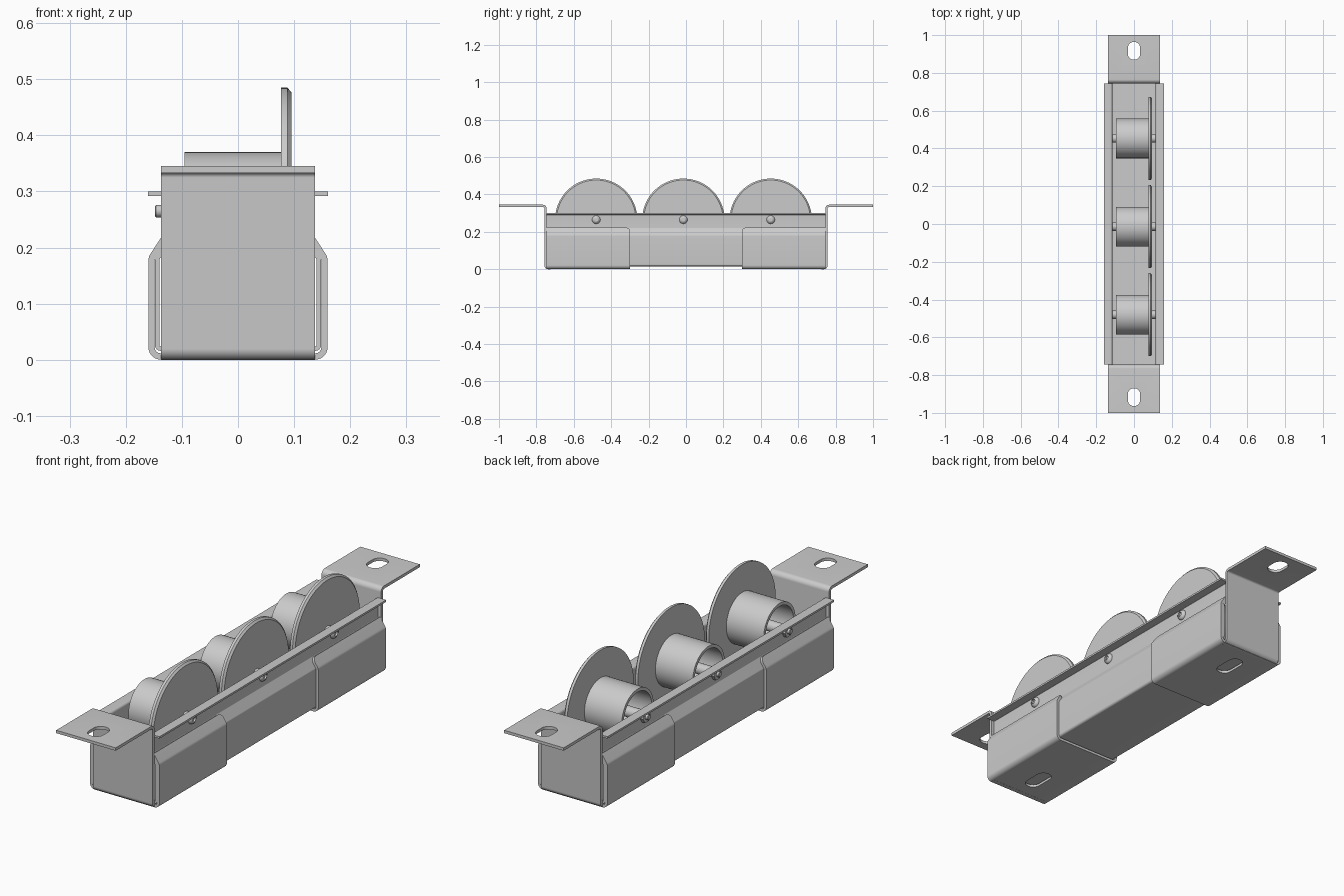
import bpy, bmesh, math
from mathutils import Vector

if "Cube" in bpy.data.objects:
    bpy.data.objects.remove(bpy.data.objects["Cube"])


def fillet(pts, r, n=6):
    """Round the inner corners of a 2D path."""
    pts = [Vector(p) for p in pts]
    out = [pts[0]]
    for a, p, b in zip(pts, pts[1:], pts[2:]):
        u, v = (a - p).normalized(), (b - p).normalized()
        half = u.angle(v) / 2
        d = r / math.tan(half)
        c = p + (u + v).normalized() * (r / math.sin(half))
        s, e = p + u * d - c, p + v * d - c
        for i in range(n + 1):
            t = i / n
            out.append(c + (s.lerp(e, t)).normalized() * r)
    return out + [pts[-1]]


def mesh_object(name, bm):
    bmesh.ops.recalc_face_normals(bm, faces=bm.faces[:])
    me = bpy.data.meshes.new(name)
    bm.to_mesh(me)
    bm.free()
    ob = bpy.data.objects.new(name, me)
    bpy.context.collection.objects.link(ob)
    return ob


def finish(ob):
    """Apply modifiers and shade."""
    bpy.ops.object.select_all(action='DESELECT')
    ob.select_set(True)
    bpy.context.view_layer.objects.active = ob
    bpy.ops.object.convert(target='MESH')
    bpy.ops.object.shade_smooth_by_angle(angle=math.radians(35))


def grid(bm, rows, closed=False):
    vs = [[bm.verts.new(p) for p in row] for row in rows]
    if closed:
        vs.append(vs[0])
    for a, b in zip(vs, vs[1:]):
        for i in range(len(a) - 1):
            bm.faces.new((a[i], a[i + 1], b[i + 1], b[i]))


def sheet(name, rows, thick, slot=None, mirror=False):
    """Folded sheet metal, optionally slotted and mirrored front to back."""
    bm = bmesh.new()
    grid(bm, rows)
    ob = mesh_object(name, bm)
    m = ob.modifiers.new("thickness", 'SOLIDIFY')
    m.thickness, m.offset, m.use_even_offset = thick, 0, True
    cutter = None
    if slot:
        cutter = slot_cutter(*slot)
        m = ob.modifiers.new("slot", 'BOOLEAN')
        m.operation, m.object, m.solver = 'DIFFERENCE', cutter, 'EXACT'
    if mirror:
        m = ob.modifiers.new("mirror", 'MIRROR')
        m.use_axis = (False, True, False)
    finish(ob)
    if cutter:
        bpy.data.objects.remove(cutter)
    return ob


def slot_cutter(y, z, length, r):
    bm = bmesh.new()
    ring = []
    for i in range(26):
        a = math.pi * (i if i < 13 else i - 1) / 12
        s = 1 if i < 13 else -1
        ring.append(bm.verts.new((r * math.cos(a),
                                  y + s * (length / 2 - r) + r * math.sin(a), z - 0.03)))
    f = bm.faces.new(ring)
    ext = bmesh.ops.extrude_face_region(bm, geom=[f])
    bmesh.ops.translate(bm, vec=(0, 0, 0.06),
                        verts=[g for g in ext['geom'] if isinstance(g, bmesh.types.BMVert)])
    ob = mesh_object("slot_cutter", bm)
    ob.hide_render = True
    return ob


def lathe(name, profile, y, sides=64):
    """Spin an (x, radius) profile about the axle line."""
    bm = bmesh.new()
    rows = []
    for i in range(sides):
        a = 2 * math.pi * i / sides
        rows.append([(x, y + r * math.cos(a), AXLE_Z + r * math.sin(a)) for x, r in profile])
    grid(bm, rows, closed=True)
    bmesh.ops.remove_doubles(bm, verts=bm.verts[:], dist=1e-5)
    finish(mesh_object(name, bm))


def both_sides(half):
    return [(-x, z) for x, z in reversed(half)] + half


AXLE_Z = 0.265

# Long inner channel with outward top lips
half = [(0.144, 0.02), (0.144, 0.18), (0.119, 0.218), (0.119, 0.296), (0.16, 0.296)]
path = fillet(both_sides(half), 0.006)
path = fillet(both_sides(half[:1] + half[1:]), 0.006)
sheet("channel", [[(p.x, y, p.y) for p in path] for y in (-0.745, 0.745)], 0.008)

# Sleeves hugging each end of the channel, inner top corners rounded
path = fillet(both_sides([(0.154, 0.006), (0.154, 0.182), (0.129, 0.22)]), 0.016)
rows, R = [], 0.022
for i in range(7):
    a = math.pi / 2 * i / 6
    y, drop = 0.30 + R * (1 - math.cos(a)), R * (1 - math.sin(a))
    row = [p.copy() for p in path]
    for end, nxt in ((0, 1), (-1, -2)):
        row[end] += (row[nxt] - row[end]).normalized() * drop
    rows.append([(p.x, y, p.y) for p in row])
rows.append([(p.x, 0.745, p.y) for p in path])
sheet("end_sleeves", rows, 0.011, slot=(0.61, 0.0, 0.13, 0.032), mirror=True)

# End plates with slotted mounting flanges
path = fillet([(1.0, 0.339), (0.751, 0.339), (0.751, 0.006), (0.725, 0.006)], 0.014)
sheet("end_plates", [[(x, p.x, p.y) for p in path] for x in (-0.137, 0.137)],
      0.012, slot=(0.917, 0.339, 0.095, 0.033), mirror=True)

# Three flanged rollers on axles with button heads and nuts
for n, y in enumerate((-0.48, -0.014, 0.453), 1):
    lathe(f"roller_{n}", [(0.095, 0.02), (0.095, 0.212), (0.088, 0.22), (0.077, 0.22),
                          (0.077, 0.105), (-0.095, 0.105), (-0.095, 0.092),
                          (0.066, 0.092), (0.066, 0.02), (0.095, 0.02)], y, 96)
    lathe(f"axle_{n}", [(-0.117, 0), (-0.117, 0.022), (0.117, 0.022), (0.117, 0)], y, 32)
    lathe(f"bolt_head_{n}", [(0.12, 0), (0.12, 0.022), (0.126, 0.022), (0.132, 0.018),
                             (0.136, 0.010), (0.128, 0.010), (0.128, 0)], y, 24)
    lathe(f"nut_{n}", [(-0.12, 0), (-0.12, 0.025), (-0.137, 0.025), (-0.137, 0)], y, 6)
    lathe(f"bolt_end_{n}", [(-0.13, 0), (-0.13, 0.011), (-0.146, 0.011),
                            (-0.148, 0.009), (-0.148, 0)], y, 20)
